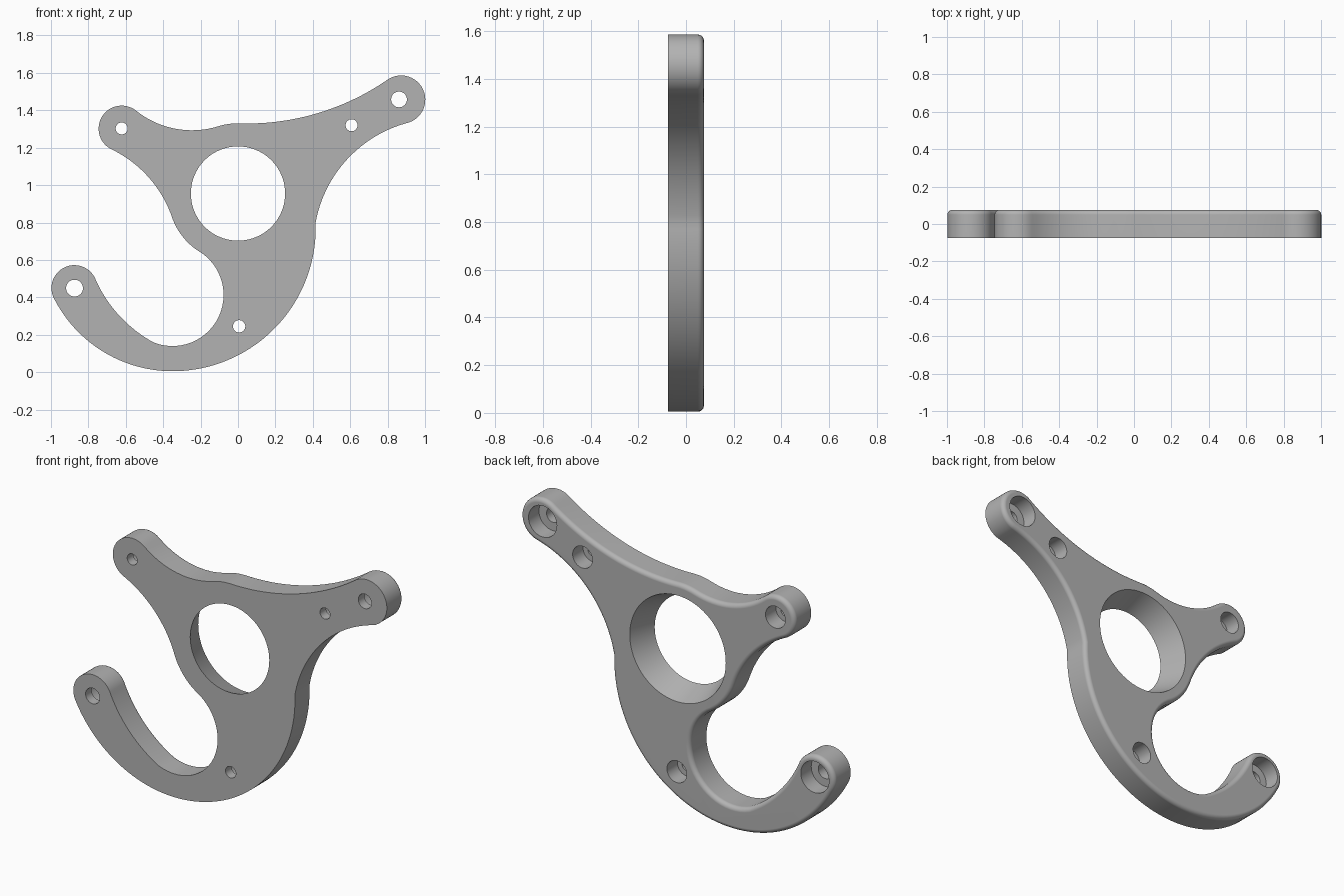
import bpy, bmesh, math
from mathutils import Vector, Matrix

cube = bpy.data.objects.get("Cube")
if cube:
    bpy.data.objects.remove(cube, do_unlink=True)

HALF = 0.075      # half of the plate thickness
FILLET = 0.025    # rounding of the back rim

metal = bpy.data.materials.new("plain grey")
metal.use_nodes = True
grey = (0.45, 0.45, 0.45, 1)
metal.diffuse_color = grey
metal.node_tree.nodes["Principled BSDF"].inputs["Base Color"].default_value = grey


def arc(a, m, b, step=0.03):
    """Points on the circle through a, m, b, leaving out the last one."""
    a, m, b = Vector(a), Vector(m), Vector(b)
    d = 2 * (a.x * (m.y - b.y) + m.x * (b.y - a.y) + b.x * (a.y - m.y))
    qa, qm, qb = a.length_squared, m.length_squared, b.length_squared
    c = Vector(((qa * (m.y - b.y) + qm * (b.y - a.y) + qb * (a.y - m.y)) / d,
                (qa * (b.x - m.x) + qm * (a.x - b.x) + qb * (m.x - a.x)) / d))
    r = (a - c).length
    ang = [math.atan2(p.y - c.y, p.x - c.x) for p in (a, m, b)]
    sweep = (ang[2] - ang[0]) % math.tau
    if (ang[1] - ang[0]) % math.tau > sweep:
        sweep -= math.tau
    n = max(6, math.ceil(abs(sweep) * r / step), math.ceil(abs(sweep) / 0.14))
    return [c + r * Vector((math.cos(ang[0] + sweep * i / n),
                            math.sin(ang[0] + sweep * i / n))) for i in range(n)]


# Outline as a closed chain of arcs: start, point on the way, next start ...
chain = [
    (-0.35, 0.005), (0.191, 0.229),      # outer belly
    (0.415, 0.80), (0.60, 1.155),        # underside of the long arm
    (0.915, 1.335), (0.985, 1.52),       # long arm tip
    (0.79, 1.557), (0.45, 1.392),        # top of the long arm
    (0, 1.33), (-0.055, 1.326),          # shoulder over the ring
    (-0.11, 1.313), (-0.24, 1.293),      # saddle to the short arm
    (-0.545, 1.398), (-0.736, 1.349),    # short arm tip
    (-0.684, 1.195), (-0.49, 1.055),     # underside of the short arm
    (-0.35, 0.82), (-0.289, 0.716),      # ring side
    (-0.193, 0.636), (-0.087, 0.34),     # inside of the hook
    (-0.45, 0.158), (-0.63, 0.297),      # inner hook flank
    (-0.758, 0.487), (-0.874, 0.572),    # hook tip
    (-0.979, 0.385), (-0.76, 0.135),     # outer hook flank
]
outline = []
for i in range(0, len(chain), 2):
    outline += arc(chain[i], chain[i + 1], chain[(i + 2) % len(chain)])

# Plate: extruded outline with a rounded back rim
bm = bmesh.new()
front = bm.faces.new([bm.verts.new((p.x, -HALF, p.y)) for p in outline])
ext = bmesh.ops.extrude_face_region(bm, geom=[front], use_keep_orig=True)
back_verts = [g for g in ext["geom"] if isinstance(g, bmesh.types.BMVert)]
bmesh.ops.translate(bm, verts=back_verts, vec=(0, 2 * HALF, 0))
rim = [e for e in bm.edges if all(v.co.y > 0 for v in e.verts)]
bmesh.ops.bevel(bm, geom=rim, offset=FILLET, segments=5, profile=0.5, affect='EDGES')
bmesh.ops.recalc_face_normals(bm, faces=bm.faces)
mesh = bpy.data.meshes.new("hook_plate")
bm.to_mesh(mesh)
bm.free()
mesh.materials.append(metal)
plate = bpy.data.objects.new("hook_plate", mesh)
bpy.context.collection.objects.link(plate)


def cut(name, x, z, y0, y1, r0, r1, sides=40):
    """Subtract a round or tapered bore running along y."""
    b = bmesh.new()
    bmesh.ops.create_cone(b, cap_ends=True, segments=sides, radius1=r0, radius2=r1,
                          depth=y1 - y0, matrix=Matrix.Translation((x, (y0 + y1) / 2, z))
                          @ Matrix.Rotation(-math.pi / 2, 4, 'X'))
    m = bpy.data.meshes.new(name)
    b.to_mesh(m)
    b.free()
    m.materials.append(metal)
    cutter = bpy.data.objects.new(name, m)
    cutter.hide_render = True
    bpy.context.collection.objects.link(cutter)
    mod = plate.modifiers.new(name, 'BOOLEAN')
    mod.operation, mod.solver, mod.object = 'DIFFERENCE', 'EXACT', cutter
    bpy.ops.object.modifier_apply(modifier=mod.name)
    bpy.data.objects.remove(cutter, do_unlink=True)


bpy.ops.object.select_all(action='DESELECT')
plate.select_set(True)
bpy.context.view_layer.objects.active = plate

# Tapered ring opening, wider at the back (run past both faces at the same slope)
slope = (0.306 - 0.252) / (2 * HALF)
over = 0.05
cut("ring_opening", 0, 0.955, -HALF - over, HALF + over,
    0.252 - slope * over, 0.306 + slope * over, 80)

# Screw holes, counterbored from the back: x, z, hole radius, bore radius
for x, z, hole, bore in [(0.861, 1.458, 0.042, 0.09), (0.607, 1.32, 0.032, 0.063),
                         (-0.622, 1.303, 0.032, 0.063), (0.006, 0.245, 0.033, 0.063),
                         (-0.874, 0.449, 0.045, 0.09)]:
    cut("screw_hole", x, z, -0.2, 0.2, hole, hole)
    cut("counterbore", x, z, -0.02, 0.2, bore, bore)

# Smooth walls and rim, flat faces kept flat
bpy.ops.object.shade_smooth_by_angle(angle=math.radians(35))
weighted = plate.modifiers.new("flat_faces", 'WEIGHTED_NORMAL')
weighted.keep_sharp = True
